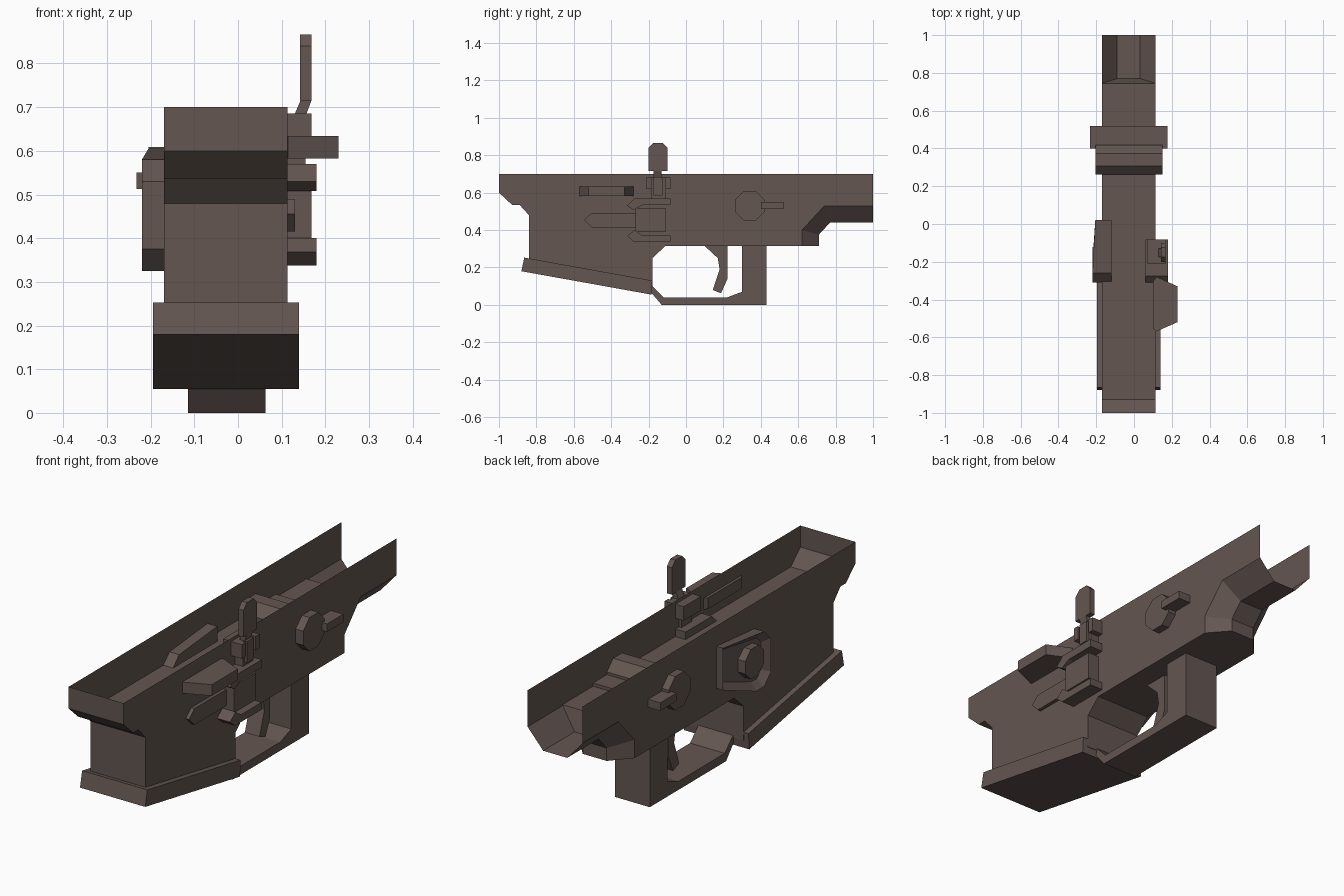
import bpy, bmesh, math

cube = bpy.data.objects.get("Cube")
if cube:
    bpy.data.objects.remove(cube, do_unlink=True)

mat = bpy.data.materials.new("warm dark brown")
mat.use_nodes = True
COLOUR = (0.127, 0.093, 0.082, 1)
mat.diffuse_color = COLOUR
mat.node_tree.nodes["Principled BSDF"].inputs["Base Color"].default_value = COLOUR

LEFT, RIGHT = -0.17, 0.113   # shell side walls
INSET = 0.08                 # rear chamfer width


def finish(name, bm):
    bmesh.ops.remove_doubles(bm, verts=bm.verts, dist=0.0005)
    bmesh.ops.recalc_face_normals(bm, faces=bm.faces)
    mesh = bpy.data.meshes.new(name)
    bm.to_mesh(mesh)
    bm.free()
    mesh.materials.append(mat)
    obj = bpy.data.objects.new(name, mesh)
    bpy.context.collection.objects.link(obj)
    return obj


def face(bm, points):
    return bm.faces.new([bm.verts.new(p) for p in points])


def prism(name, a, b, profile, place=lambda t, p: (t, p[0], p[1])):
    """Extrude a profile from a to b; by default a (y, z) profile along x."""
    bm = bmesh.new()
    n = len(profile)
    low = [bm.verts.new(place(a, p)) for p in profile]
    high = [bm.verts.new(place(b, p)) for p in profile]
    bm.faces.new(low)
    bm.faces.new(high)
    for i in range(n):
        j = (i + 1) % n
        bm.faces.new((low[i], low[j], high[j], high[i]))
    return finish(name, bm)


def box(name, x, y, z):
    return prism(name, x[0], x[1], [(y[0], z[0]), (y[1], z[0]), (y[1], z[1]), (y[0], z[1])])


def octagon(y, z, r):
    return [(y + r * math.cos(math.pi * (i + .5) / 4), z + r * math.sin(math.pi * (i + .5) / 4))
            for i in range(8)]


def along_z(t, p):
    return (p[0], p[1], t)


def along_y(t, p):
    return (p[0], t, p[1])


# Open-topped shell: two side walls, the wrapped underside and the rear chamfer
wrap = [(-1, .7), (-1, .6), (-.93, .535), (-.89, .535), (-.84, .48), (-.84, .2),
        (-.18, .09), (-.18, .25), (-.11, .315), (.62, .315)]
outer = [(.62, .315), (.62, .40), (.74, .53), (1, .53)]
inner = [(.71, .315), (.71, .375), (.77, .44), (1, .44)]
bm = bmesh.new()
for x, step in ((LEFT, INSET), (RIGHT, -INSET)):
    face(bm, [(x, *p) for p in wrap + outer[1:] + [(1, .7)]])
    for i in range(3):
        face(bm, [(x, *outer[i]), (x, *outer[i + 1]),
                  (x + step, *inner[i + 1]), (x + step, *inner[i])])
for p, q in zip(wrap, wrap[1:]):
    face(bm, [(LEFT, *p), (RIGHT, *p), (RIGHT, *q), (LEFT, *q)])
for p, q in zip(inner, inner[1:]):
    face(bm, [(LEFT + INSET, *p), (RIGHT - INSET, *p), (RIGHT - INSET, *q), (LEFT + INSET, *q)])
face(bm, [(LEFT, *outer[0]), (RIGHT, *outer[0]),
          (RIGHT - INSET, *inner[0]), (LEFT + INSET, *inner[0])])
finish("shell", bm)

# Inner floor with a step down at the rear
bm = bmesh.new()
face(bm, [(LEFT, -.93, .535), (RIGHT, -.93, .535), (RIGHT, .745, .535), (LEFT, .745, .535)])
face(bm, [(LEFT, .745, .535), (RIGHT, .745, .535),
          (RIGHT - INSET, .77, .44), (LEFT + INSET, .77, .44)])
finish("inner_floor", bm)

# Flared band around the front well
prism("well_band", -.195, .14, [(-.865, .253), (-.88, .18), (-.185, .055), (-.18, .13)])

# Guard loop with rear post, and the curved trigger
prism("guard_loop", -.115, .063,
      [(-.19, .07), (-.13, 0), (.43, 0), (.43, .315), (.30, .315), (.30, .07),
       (.22, .04), (-.12, .04), (-.18, .1)])
prism("trigger", -.065, .01,
      [(.1, .315), (.17, .25), (.18, .19), (.143, .08), (.187, .062), (.222, .14), (.222, .315)])

# Selector shaft through both walls, with a lever at each end
prism("selector_shaft", -.205, .152, octagon(.34, .53, .085))
box("selector_lever", (-.232, .177), (.40, .52), (.513, .55))

# Left side release: rimmed plate with a round button
plate = prism("release_plate", -.22, -.12,
              [(.02, .605), (.02, .41), (-.2, .325), (-.26, .325),
               (-.31, .375), (-.31, .53), (-.26, .58)])
bm = bmesh.new()
bm.from_mesh(plate.data)
for v in bm.verts:
    if v.co.x < -.2 and v.co.y > 0:
        v.co.x = -.205
bm.faces.ensure_lookup_table()
rim = min(bm.faces, key=lambda f: f.normal.x)
bmesh.ops.inset_region(bm, faces=[rim], thickness=.035)
for v in rim.verts:
    v.co.x += .03
bm.to_mesh(plate.data)
bm.free()
prism("release_button", -.22, -.17, octagon(-.19, .465, .075))

# Right side catch: two hooked brackets, a pad and a pointed rib
prism("upper_bracket", .06, .18,
      [(-.315, .53), (-.275, .57), (-.083, .57), (-.083, .533), (-.235, .533), (-.28, .508)])
prism("lower_bracket", .06, .18,
      [(-.315, .368), (-.275, .40), (-.235, .372), (-.083, .372), (-.083, .338), (-.28, .338)])
box("catch_pad", (.10, .168), (-.27, -.11), (.39, .518))
prism("pointed_rib", .10, .13,
      [(-.545, .455), (-.505, .49), (-.26, .49), (-.26, .415), (-.505, .415)])

# Upright paddle on its mount
box("paddle_column", (.10, .155), (-.185, -.11), (.57, .685))
box("paddle_mount_bar", (.07, .15), (-.21, -.083), (.62, .685))
for i, y in enumerate((-.2, -.098)):
    box(f"paddle_mount_cheek_{i + 1}", (.11, .168), (y - .012, y + .015), (.62, .685))
box("paddle_pivot", (.11, .168), (-.175, -.125), (.585, .685))
prism("paddle_neck", -.175, -.13,
      [(.128, .68), (.155, .68), (.168, .715), (.143, .715)], along_y)
prism("paddle", .142, .168,
      [(-.2, .715), (-.1, .715), (-.1, .84), (-.125, .866), (-.175, .866), (-.2, .84)])

# Side lever tapering at both ends
prism("side_lever", .582, .634,
      [(.10, -.55), (.115, -.57), (.23, -.52), (.23, -.33), (.12, -.28), (.10, -.305)], along_z)
